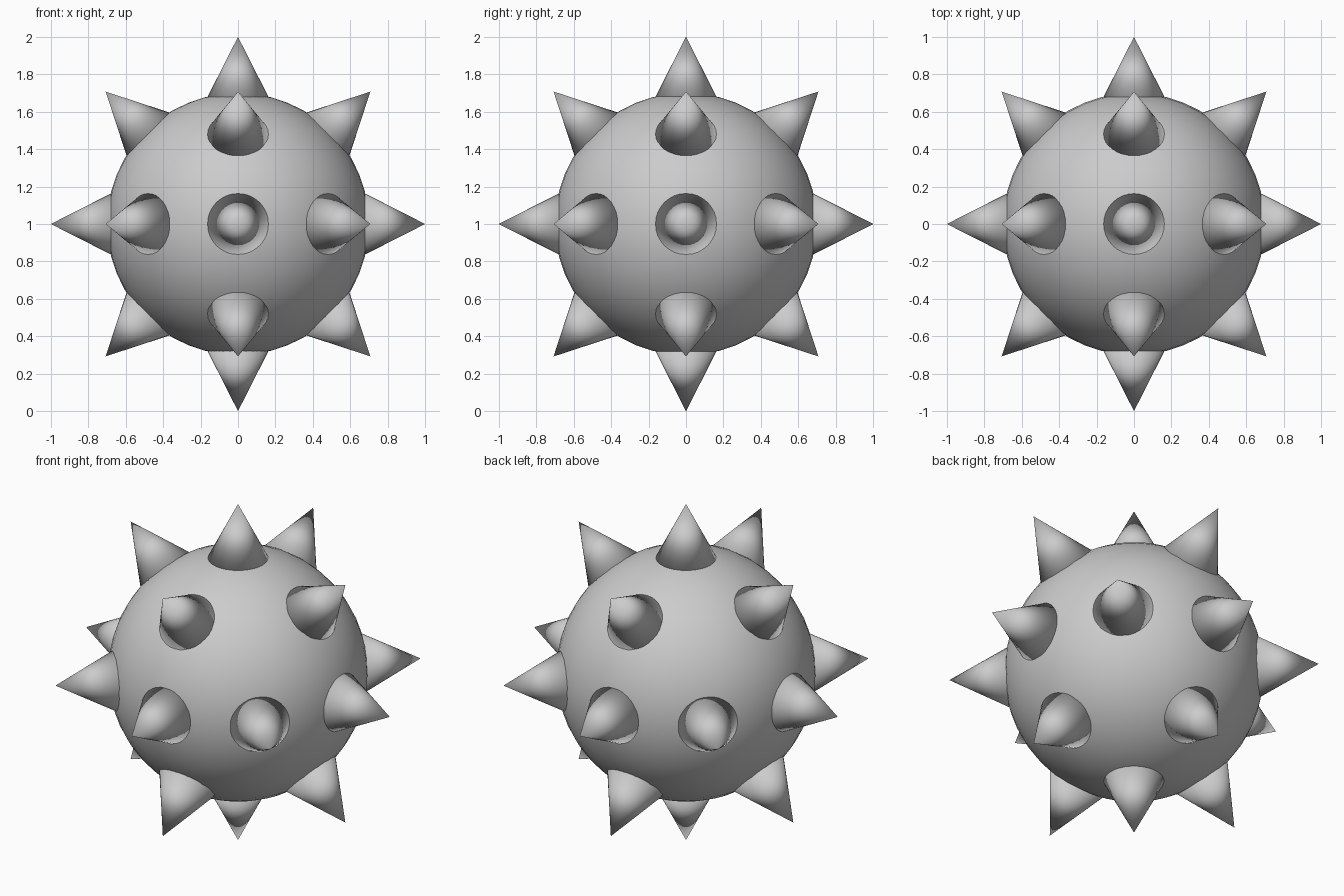
import bpy
from mathutils import Vector
from itertools import product

if "Cube" in bpy.data.objects:
    bpy.data.objects.remove(bpy.data.objects["Cube"])

CENTRE = Vector((0, 0, 1))
BODY_R = 0.70
BASE_R, BASE_DIST, TIP_DIST = 0.17, 0.665, 1.0


def smooth(ob):
    for p in ob.data.polygons:
        p.use_smooth = True


# Round body
bpy.ops.mesh.primitive_uv_sphere_add(segments=48, ring_count=24, radius=BODY_R, location=CENTRE)
body = bpy.context.object
body.name = "body"
smooth(body)


# Conical spike pointing outwards
def spike(direction, name):
    d = Vector(direction).normalized()
    bpy.ops.mesh.primitive_cone_add(
        vertices=32, radius1=BASE_R, radius2=0, depth=TIP_DIST - BASE_DIST,
        location=CENTRE + d * (TIP_DIST + BASE_DIST) / 2,
        rotation=d.to_track_quat('Z', 'Y').to_euler())
    ob = bpy.context.object
    ob.name = name
    smooth(ob)


# Spikes along the 6 axes and the 12 diagonals between them
count = 0
for v in product((-1, 0, 1), repeat=3):
    if sum(map(abs, v)) in (1, 2):
        count += 1
        spike(v, f"spike_{count:02d}")
